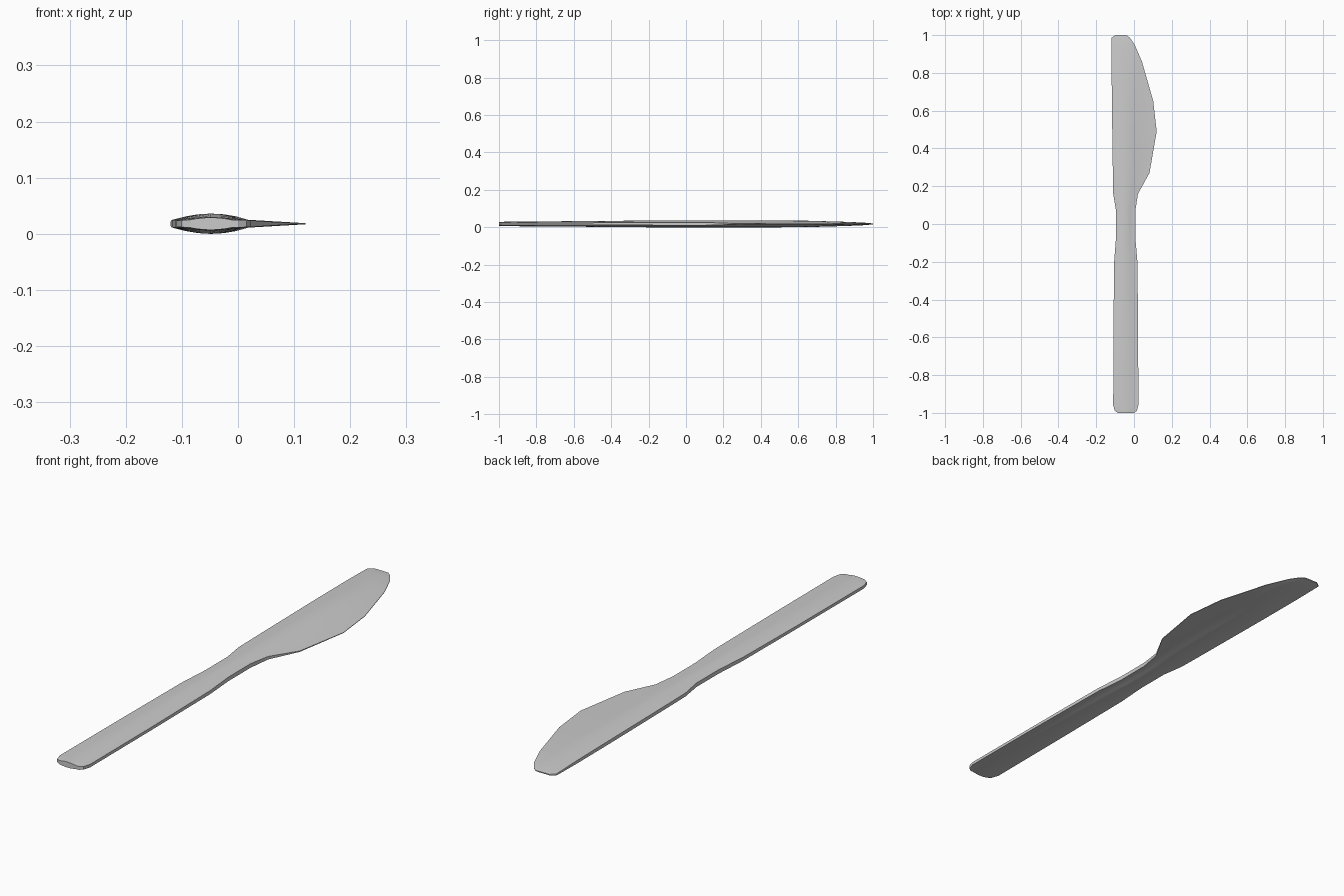
import bpy, bmesh, math

cube = bpy.data.objects.get("Cube")
if cube:
    bpy.data.objects.remove(cube, do_unlink=True)

plastic = bpy.data.materials.new("light grey plastic")
plastic.use_nodes = True
colour = (0.6, 0.6, 0.6, 1)
plastic.diffuse_color = colour
plastic.node_tree.nodes["Principled BSDF"].inputs["Base Color"].default_value = colour

MID_Z = 0.018
# Stations along the knife: y, spine x, edge x, half thickness at middle, spine, edge
stations = [
    (-1.00, -0.085, 0.000, 0.011, 0.007, 0.007),
    (-0.99, -0.101, 0.015, 0.011, 0.006, 0.006),
    (-0.96, -0.110, 0.023, 0.012, 0.006, 0.006),
    (-0.56, -0.109, 0.022, 0.015, 0.006, 0.006),
    (-0.20, -0.105, 0.018, 0.018, 0.007, 0.007),
    (-0.07, -0.095, 0.007, 0.018, 0.008, 0.008),
    (0.07, -0.095, 0.007, 0.018, 0.008, 0.008),
    (0.16, -0.110, 0.021, 0.018, 0.007, 0.006),
    (0.27, -0.112, 0.082, 0.018, 0.007, 0.002),
    (0.49, -0.115, 0.120, 0.018, 0.007, 0.001),
    (0.65, -0.117, 0.102, 0.017, 0.007, 0.001),
    (0.86, -0.119, 0.042, 0.011, 0.006, 0.001),
    (0.95, -0.120, 0.003, 0.007, 0.004, 0.001),
    (0.985, -0.120, -0.021, 0.004, 0.003, 0.001),
    (1.00, -0.100, -0.040, 0.002, 0.002, 0.001),
]
COLUMNS = 7


def section(y, spine, edge, middle, spine_half, edge_half):
    """Lens-shaped core with a flat bevel running out to the cutting edge."""
    core_end = min(0.018, edge - 0.012)
    top = []
    for i in range(COLUMNS):
        t = i / (COLUMNS - 1)
        bulge = 1 - (2 * t - 1) ** 2
        x = spine + (core_end - spine) * t
        top.append((x, spine_half + (middle - spine_half) * bulge))
    top.append((edge, edge_half))
    ring = [(x, y, MID_Z + h) for x, h in top]
    return ring + [(x, y, MID_Z - h) for x, h in reversed(top)]


# Handle and blade lofted as one moulded piece
bm = bmesh.new()
rings = [[bm.verts.new(p) for p in section(*s)] for s in stations]
for a, b in zip(rings, rings[1:]):
    n = len(a)
    for i in range(n):
        j = (i + 1) % n
        bm.faces.new((a[i], a[j], b[j], b[i]))
bm.faces.new(rings[0])
bm.faces.new(rings[-1])
bmesh.ops.recalc_face_normals(bm, faces=bm.faces)

mesh = bpy.data.meshes.new("table_knife")
bm.to_mesh(mesh)
bm.free()
mesh.materials.append(plastic)
knife = bpy.data.objects.new("table_knife", mesh)
bpy.context.collection.objects.link(knife)

bpy.ops.object.select_all(action="DESELECT")
knife.select_set(True)
bpy.context.view_layer.objects.active = knife
bpy.ops.object.shade_smooth_by_angle(angle=math.radians(30))
